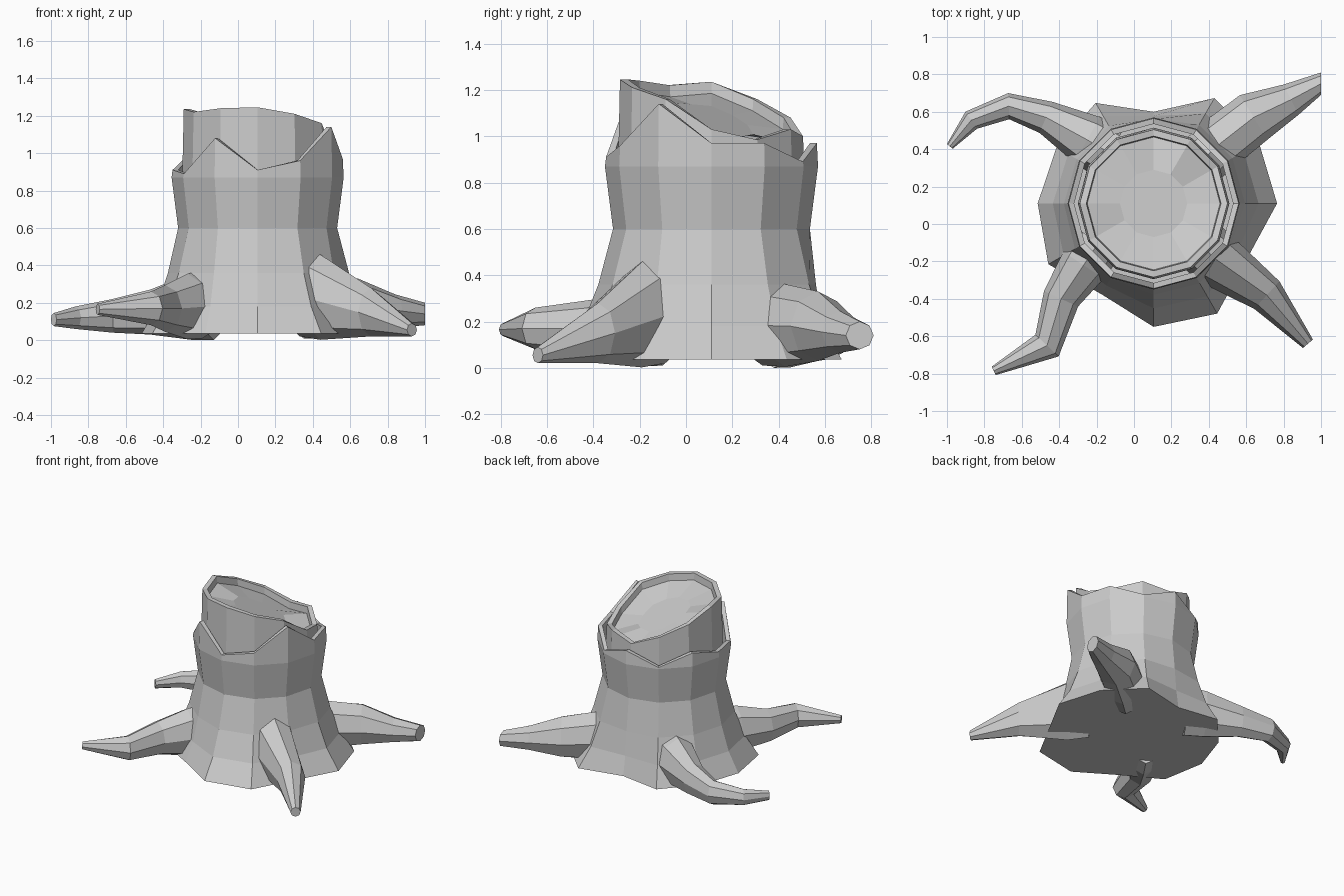
import bpy, bmesh
from math import cos, sin, pi, hypot

if "Cube" in bpy.data.objects:
    bpy.data.objects.remove(bpy.data.objects["Cube"])

CX, CY, N = 0.105, 0.11, 12


def skin(name, rings, cap_start=False, cap_end=False):
    """Join a list of equal-length vertex rings into a flat-shaded object."""
    bm = bmesh.new()
    vr = [[bm.verts.new(p) for p in r] for r in rings]
    n = len(vr[0])
    for a, b in zip(vr, vr[1:]):
        for i in range(n):
            j = (i + 1) % n
            bm.faces.new((a[i], a[j], b[j], b[i]))
    if cap_start:
        bm.faces.new(vr[0][::-1])
    if cap_end:
        bm.faces.new(vr[-1])
    bmesh.ops.recalc_face_normals(bm, faces=bm.faces)
    me = bpy.data.meshes.new(name)
    bm.to_mesh(me)
    bm.free()
    ob = bpy.data.objects.new(name, me)
    bpy.context.collection.objects.link(ob)
    return ob


def ring(r, z):
    """12-sided ring around the trunk axis; r and z may be per-vertex lists."""
    rs = r if isinstance(r, list) else [r] * N
    zs = z if isinstance(z, list) else [z] * N
    return [(CX + rs[i] * cos(2 * pi * i / N), CY + rs[i] * sin(2 * pi * i / N), zs[i])
            for i in range(N)]


# bark: flared base, straight trunk, jagged broken rim with thickness
base = [.66, .65, .65, .49, .62, .60, .62, .65, .56, .66, .68, .58]
bark_top = [.97, .97, .89, .97, .88, .97, .91, .89, 1.08, .91, .96, 1.14]


def flare(k, r0):
    return [r0 + k * (b - r0) for b in base]


skin("bark", [
    ring(base, 0.035),
    ring(flare(.55, .44), 0.18),
    ring(flare(.22, .44), 0.36),
    ring(.425, 0.60),
    ring(.46, 0.87),
    ring(.455, bark_top),
    ring(.425, bark_top),
    ring(.425, 0.80),
], cap_start=True)

# wood core: raised broken rim around a slanted cut face
wood_top = [1.03, .985, 1.03, 1.0, 1.08, 1.16, 1.235, 1.22, 1.24, 1.245, 1.21, 1.16]


def cut(r):
    """Recessed cut face: tilted plane, low towards the back right."""
    out = []
    for i in range(N):
        a = 2 * pi * i / N
        edge = wood_top[i] - 0.05
        plane = 1.07 - 0.12 * (r / .36) * cos(a - pi / 4)
        out.append(plane + (edge - plane) * (r / .36) ** 2)
    return out


skin("wood_core", [
    ring(.405, 0.78),
    ring(.395, wood_top),
    ring(.36, wood_top),
    ring(.355, cut(.36)),
    ring(.18, cut(.18)),
], cap_end=True)


# roots: tapering octagonal tubes through (x, y, z, half width, half height)
def root(name, pts, sides=8, tip=None):
    rings = []
    for k, (x, y, z, w, h) in enumerate(pts):
        p, q = pts[max(k - 1, 0)], pts[min(k + 1, len(pts) - 1)]
        dx, dy = q[0] - p[0], q[1] - p[1]
        if tip and k == len(pts) - 1:
            dx, dy = tip
        d = hypot(dx, dy)
        nx, ny = -dy / d, dx / d
        rings.append([(x + nx * w * cos(2 * pi * i / sides),
                       y + ny * w * cos(2 * pi * i / sides),
                       z + h * sin(2 * pi * i / sides)) for i in range(sides)])
    return skin(name, rings, True, True)


root("root_front_right", [
    (.33, -.09, .25, .15, .23), (.44, -.19, .23, .15, .228),
    (.71, -.38, .15, .10, .13), (.93, -.64, .055, .035, .035)])
root("root_front_left", [
    (-.19, -.10, .19, .14, .18), (-.27, -.22, .18, .13, .175),
    (-.39, -.40, .17, .10, .125), (-.465, -.65, .17, .085, .09),
    (-.75, -.785, .165, .025, .03)])
root("root_back_right", [
    (.35, .33, .19, .14, .18), (.46, .43, .183, .145, .178),
    (.64, .57, .18, .14, .15), (.84, .665, .155, .09, .09),
    (1.0, .75, .14, .06, .06)], tip=(1, 0))
root("root_back_left", [
    (-.13, .38, .19, .15, .19), (-.25, .45, .18, .14, .178),
    (-.47, .57, .15, .09, .12), (-.67, .63, .13, .07, .09),
    (-.87, .555, .12, .055, .06), (-.985, .415, .11, .02, .035)])
